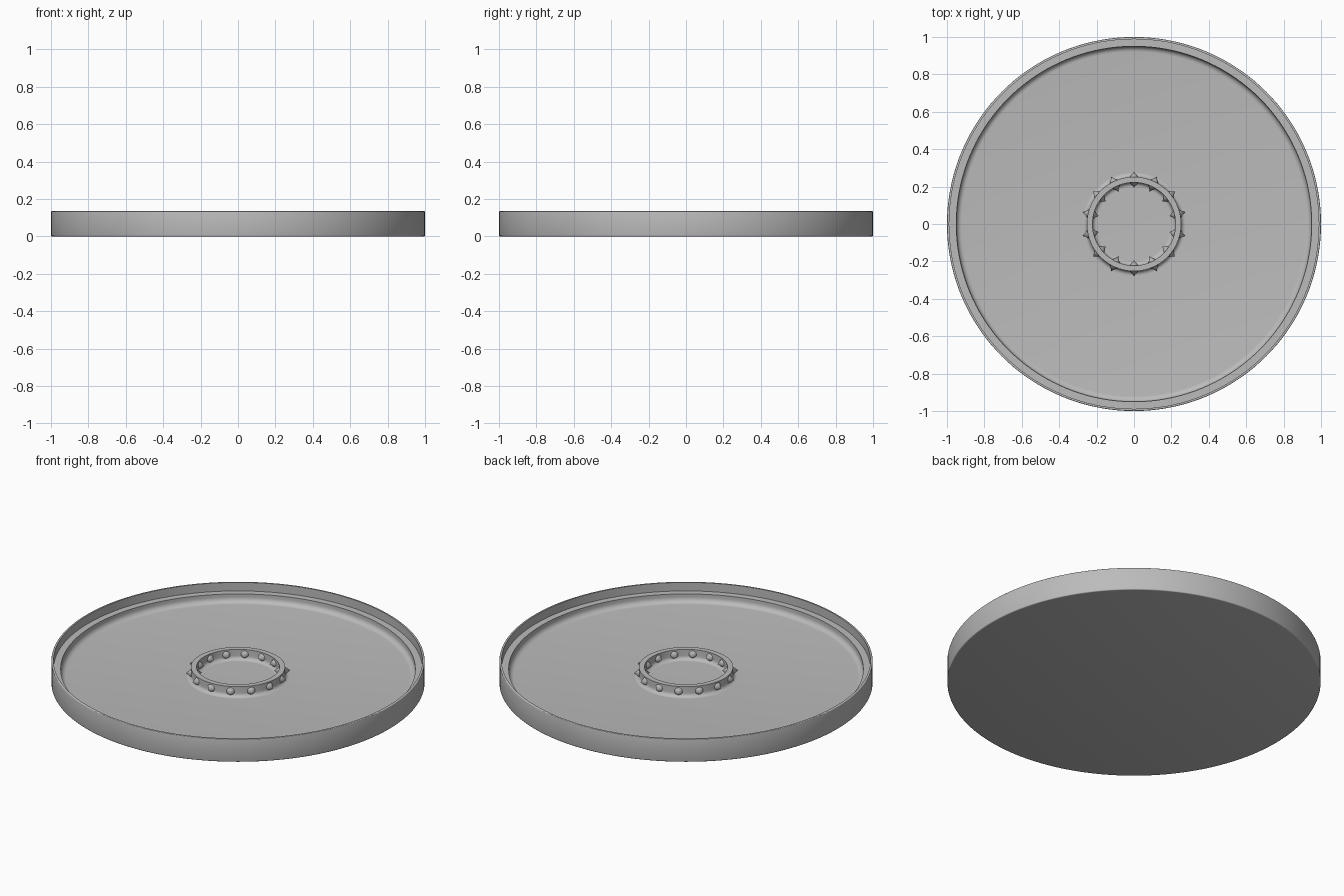
import bpy, bmesh, math
from mathutils import Matrix

cube = bpy.data.objects.get("Cube")
if cube:
    bpy.data.objects.remove(cube, do_unlink=True)

grey = bpy.data.materials.new("plain grey")
grey.use_nodes = True
colour = (0.5, 0.5, 0.5, 1)
grey.diffuse_color = colour
grey.node_tree.nodes["Principled BSDF"].inputs["Base Color"].default_value = colour

FLOOR = 0.037
SEGMENTS = 144


def finish(bm, name):
    bmesh.ops.remove_doubles(bm, verts=bm.verts, dist=1e-5)
    bmesh.ops.recalc_face_normals(bm, faces=bm.faces)
    mesh = bpy.data.meshes.new(name)
    bm.to_mesh(mesh)
    bm.free()
    mesh.materials.append(grey)
    ob = bpy.data.objects.new(name, mesh)
    bpy.context.collection.objects.link(ob)
    bpy.ops.object.select_all(action='DESELECT')
    ob.select_set(True)
    bpy.context.view_layer.objects.active = ob
    bpy.ops.object.shade_smooth_by_angle(angle=math.radians(35))
    return ob


def arc(cx, cz, r, a0, a1, steps=6):
    """Points of a rounded corner in the (radius, height) plane."""
    angles = [math.radians(a0 + (a1 - a0) * i / steps) for i in range(steps + 1)]
    return [(cx + r * math.cos(a), cz + r * math.sin(a)) for a in angles]


def lathe(name, profile, closed=False):
    bm = bmesh.new()
    verts = [bm.verts.new((r, 0, z)) for r, z in profile]
    pairs = list(zip(verts, verts[1:])) + ([(verts[-1], verts[0])] if closed else [])
    edges = [bm.edges.new(p) for p in pairs]
    bmesh.ops.spin(bm, geom=verts + edges, cent=(0, 0, 0), axis=(0, 0, 1),
                   angle=math.tau, steps=SEGMENTS, use_merge=True)
    return finish(bm, name)


# Tray: flat base, outer wall, thin lip, inner ledge, filleted floor
fillet = 0.03
lathe("tray",
      [(0, 0)]
      + arc(0.994, 0.006, 0.006, -90, 0, 3)
      + arc(0.996, 0.131, 0.004, 0, 90, 3)
      + [(0.988, 0.135), (0.988, 0.085), (0.95, 0.085)]
      + arc(0.95 - fillet, FLOOR + fillet, fillet, 0, -90)
      + [(0, FLOOR)])

# Central ring: upright wall that flares into the floor on both sides
flare = 0.022
lathe("central_ring",
      [(0.222, 0.097)]
      + arc(0.222 - flare, FLOOR + flare, flare, 0, -90)
      + [(0.222 - flare, FLOOR - 0.01), (0.252 + flare, FLOOR - 0.01)]
      + arc(0.252 + flare, FLOOR + flare, flare, 270, 180)
      + [(0.252, 0.097)], closed=True)

# Pointed studs on the outside and inside of the ring
COUNT = 14
for name, base, direction in (("outer_studs", 0.25, 1), ("inner_studs", 0.224, -1)):
    bm = bmesh.new()
    for i in range(COUNT):
        spin = Matrix.Rotation(math.pi / 2 + math.tau * i / COUNT, 4, 'Z')
        place = Matrix.Translation((base + direction * 0.015, 0, 0.068))
        tip = Matrix.Rotation(direction * math.pi / 2, 4, 'Y')
        bmesh.ops.create_cone(bm, cap_ends=True, segments=24, radius1=0.023,
                              radius2=0, depth=0.03, matrix=spin @ place @ tip)
    finish(bm, name)
